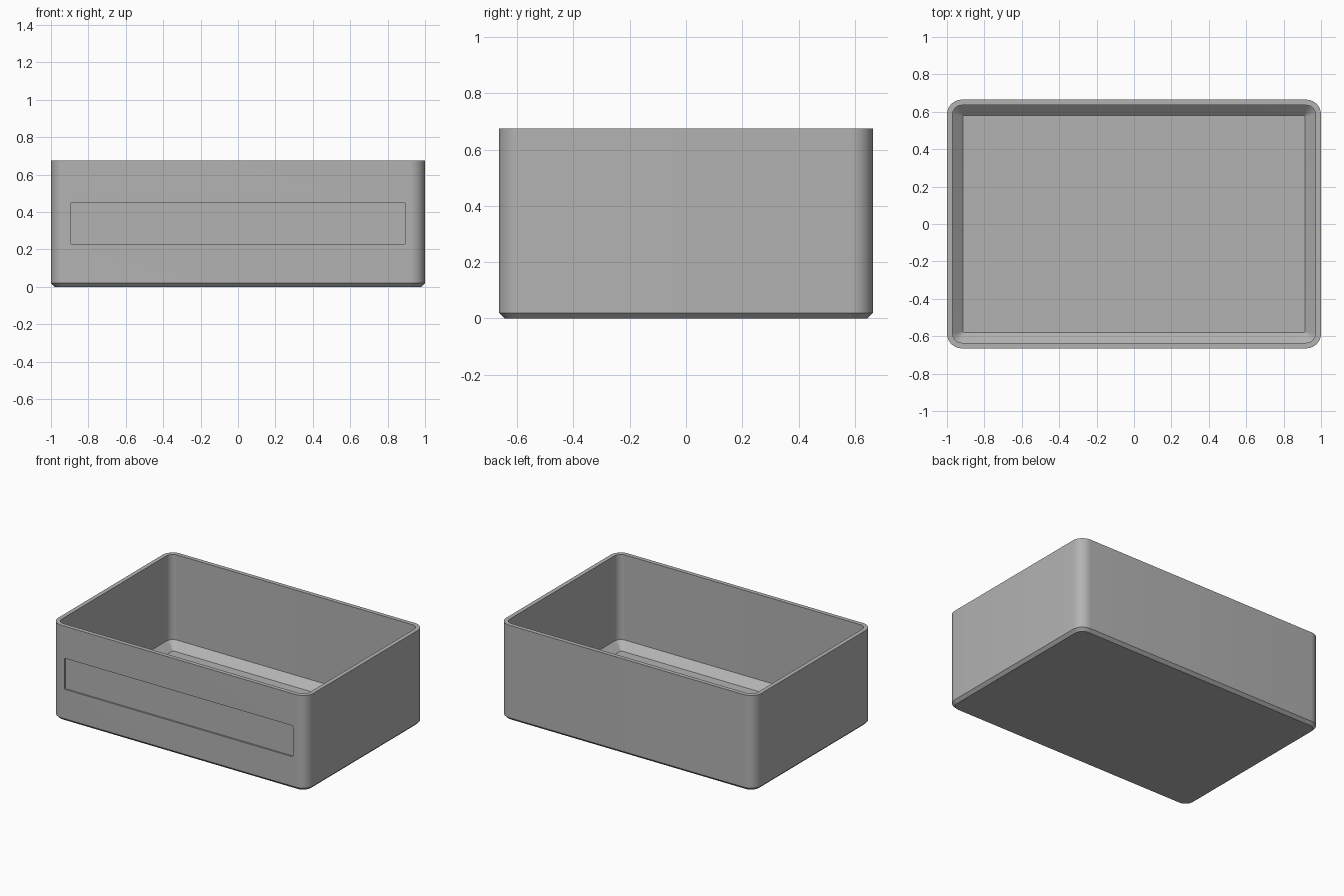
import bpy
import bmesh
import math

cube = bpy.data.objects.get("Cube")
if cube:
    bpy.data.objects.remove(cube, do_unlink=True)

HALF_X, HALF_Y, HEIGHT = 1.0, 0.665, 0.675
CORNER = 0.08
STEPS = 10

grey = bpy.data.materials.new("plain_grey")
grey.use_nodes = True
colour = (0.45, 0.45, 0.45, 1)
grey.diffuse_color = colour
grey.node_tree.nodes["Principled BSDF"].inputs["Base Color"].default_value = colour


def ring(bm, inset, z, radius):
    """Rounded rectangle of vertices, inset from the outer wall."""
    verts = []
    for quarter in range(4):
        start = quarter * math.pi / 2
        sx = 1 if quarter in (0, 3) else -1
        sy = 1 if quarter in (0, 1) else -1
        cx = sx * (HALF_X - inset - radius)
        cy = sy * (HALF_Y - inset - radius)
        for i in range(STEPS + 1):
            a = start + i / STEPS * math.pi / 2
            verts.append(bm.verts.new((cx + radius * math.cos(a), cy + radius * math.sin(a), z)))
    return verts


def finish(bm, name):
    bmesh.ops.recalc_face_normals(bm, faces=bm.faces)
    mesh = bpy.data.meshes.new(name)
    bm.to_mesh(mesh)
    bm.free()
    mesh.materials.append(grey)
    obj = bpy.data.objects.new(name, mesh)
    bpy.context.collection.objects.link(obj)
    return obj


# Tray shell: outer bevel, wall, rim, inner wall, sloped skirting, floor
# Each row is inset, height, corner radius
profile = [
    (0.02, 0, 0.06),
    (0, 0.02, CORNER),
    (0, HEIGHT, CORNER),
    (0.03, HEIGHT, 0.05),
    (0.03, 0.072, 0.05),
    (0.086, 0.02, 0.004),
]
bm = bmesh.new()
rings = [ring(bm, *row) for row in profile]
for low, high in zip(rings, rings[1:]):
    for i in range(len(low)):
        j = (i + 1) % len(low)
        bm.faces.new((low[i], low[j], high[j], high[i]))
bm.faces.new(rings[0])
bm.faces.new(rings[-1])
tray = finish(bm, "tray")

# Shallow label recess in the front wall
bm = bmesh.new()
bmesh.ops.create_cube(bm, size=1)
for v in bm.verts:
    v.co.x *= 1.79
    v.co.y = -HALF_Y + v.co.y * 0.024
    v.co.z = 0.338 + v.co.z * 0.22
upright = [e for e in bm.edges if abs(e.verts[0].co.y - e.verts[1].co.y) > 0.01]
bmesh.ops.bevel(bm, geom=upright, offset=0.006, segments=3, affect='EDGES', profile=0.5)
cutter = finish(bm, "label_recess_cutter")
cutter.hide_render = True

cut = tray.modifiers.new("label_recess", 'BOOLEAN')
cut.operation = 'DIFFERENCE'
cut.solver = 'EXACT'
cut.object = cutter

bpy.ops.object.select_all(action='DESELECT')
tray.select_set(True)
bpy.context.view_layer.objects.active = tray
bpy.ops.object.modifier_apply(modifier=cut.name)
bpy.data.objects.remove(cutter, do_unlink=True)
bpy.ops.object.shade_smooth_by_angle(angle=math.radians(30))
